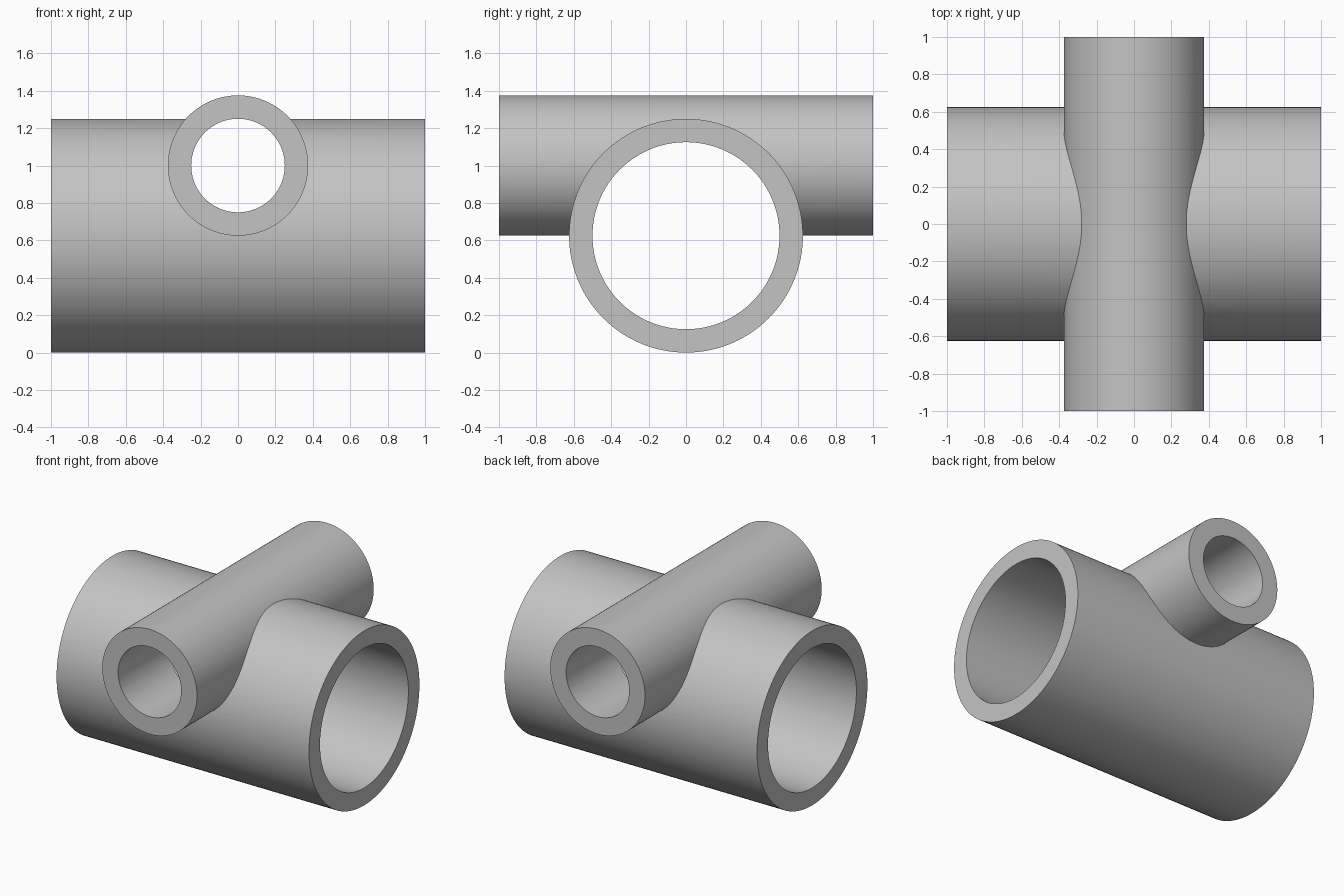
import bpy
from math import pi, radians

cube = bpy.data.objects.get("Cube")
if cube:
    bpy.data.objects.remove(cube, do_unlink=True)

# Single grey material
grey = bpy.data.materials.new("plain_grey")
grey.use_nodes = True
colour = (0.55, 0.55, 0.55, 1)
grey.diffuse_color = colour
grey.node_tree.nodes["Principled BSDF"].inputs["Base Color"].default_value = colour

ALONG_X = (0, pi / 2, 0)
ALONG_Y = (pi / 2, 0, 0)


def cylinder(name, radius, length, height, rotation):
    bpy.ops.mesh.primitive_cylinder_add(
        vertices=128, radius=radius, depth=length,
        location=(0, 0, height), rotation=rotation)
    obj = bpy.context.object
    obj.name = name
    obj.data.materials.append(grey)
    return obj


def combine(target, other, operation):
    mod = target.modifiers.new(operation.lower(), "BOOLEAN")
    mod.operation = operation
    mod.solver = "EXACT"
    mod.object = other
    bpy.context.view_layer.objects.active = target
    bpy.ops.object.modifier_apply(modifier=mod.name)
    bpy.data.objects.remove(other, do_unlink=True)


# Wide pipe with a narrow pipe crossing its upper side
pipe = cylinder("crossed_pipes", 0.625, 2, 0.625, ALONG_X)
combine(pipe, cylinder("narrow_pipe", 0.375, 2, 1, ALONG_Y), "UNION")

# Both bores run right through and open into each other
combine(pipe, cylinder("wide_bore", 0.5, 2.4, 0.625, ALONG_X), "DIFFERENCE")
combine(pipe, cylinder("narrow_bore", 0.25, 2.4, 1, ALONG_Y), "DIFFERENCE")

# Smooth walls with crisp rims and joints
bpy.ops.object.select_all(action="DESELECT")
pipe.select_set(True)
bpy.context.view_layer.objects.active = pipe
bpy.ops.object.shade_smooth_by_angle(angle=radians(25))
